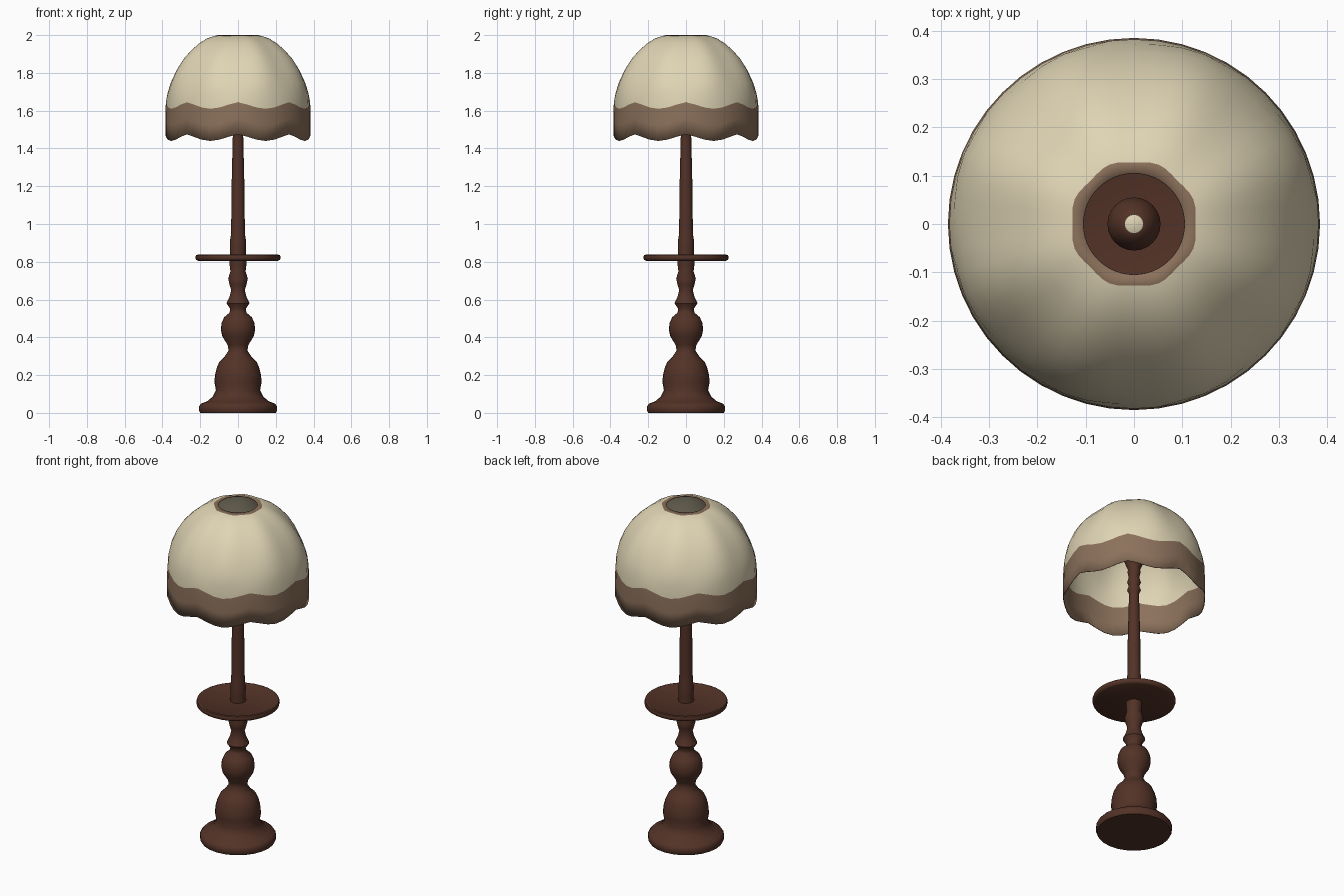
import bpy, bmesh, math

if "Cube" in bpy.data.objects:
    bpy.data.objects.remove(bpy.data.objects["Cube"])


def material(name, rgb):
    m = bpy.data.materials.new(name)
    m.diffuse_color = (*rgb, 1)
    m.use_nodes = True
    m.node_tree.nodes["Principled BSDF"].inputs["Base Color"].default_value = m.diffuse_color
    return m


wood = material("dark wood", (0.085, 0.032, 0.020))
cream = material("cream fabric", (0.74, 0.66, 0.46))
trim = material("brown trim", (0.26, 0.165, 0.105))


def finish(name, bm, mats, angle):
    me = bpy.data.meshes.new(name)
    bm.to_mesh(me)
    bm.free()
    ob = bpy.data.objects.new(name, me)
    bpy.context.collection.objects.link(ob)
    for m in mats:
        me.materials.append(m)
    bpy.ops.object.select_all(action='DESELECT')
    ob.select_set(True)
    bpy.context.view_layer.objects.active = ob
    bpy.ops.object.shade_smooth_by_angle(angle=math.radians(angle))
    return ob


def bridge(bm, rings):
    # join successive rings of vertices with outward-facing quads
    rows = []
    for a, b in zip(rings, rings[1:]):
        n = len(a)
        rows.append([bm.faces.new((a[i], a[(i + 1) % n], b[(i + 1) % n], b[i]))
                     for i in range(n)])
    return rows


def lathe(name, profile, mat, n=24, angle=50):
    # closed turned solid from (radius, height) points, bottom to top
    bm = bmesh.new()
    rings = [[bm.verts.new((r * math.cos(2 * math.pi * i / n),
                            r * math.sin(2 * math.pi * i / n), z))
              for i in range(n)] for r, z in profile]
    bridge(bm, rings)
    bm.faces.new(list(reversed(rings[0])))
    bm.faces.new(rings[-1])
    return finish(name, bm, [mat], angle)


# Turned base and lower column
lathe("base_and_column", [
    (.2, 0), (.206, .012), (.206, .035), (.195, .05), (.165, .06), (.135, .085),
    (.117, .12), (.125, .165), (.121, .205), (.112, .24), (.098, .272),
    (.073, .295), (.05, .33), (.055, .36), (.083, .405), (.091, .44),
    (.087, .475), (.073, .507), (.045, .53), (.041, .55), (.061, .58),
    (.045, .615), (.036, .65), (.045, .68), (.052, .71), (.04, .75),
    (.044, .78), (.045, .81)], wood)

# Round tray with a slight lip
lathe("tray", [
    (.212, .805), (.223, .811), (.226, .822), (.222, .835), (.213, .838),
    (.204, .833), (.02, .832)], wood, 32)

# Upper pole, beads and ball under the shade
lathe("upper_pole", [
    (.043, .82), (.041, .87), (.043, .91), (.038, .94), (.036, 1.0),
    (.034, 1.2), (.028, 1.45), (.027, 1.49), (.037, 1.51), (.028, 1.535),
    (.037, 1.56), (.028, 1.59), (.035, 1.62), (.033, 1.64), (.046, 1.67),
    (.055, 1.70), (.055, 1.72), (.046, 1.75), (.03, 1.772), (.018, 1.778)], wood)

# Small pale tip on the ball
lathe("lamp_tip", [(.02, 1.774), (.02, 1.781), (.01, 1.785)], cream, 16)

# Shade: (radius, height, scallop amount, gore bulge)
shade_rings = [
    (.385, 1.4575, 1, 0), (.385, 1.54, 1, 0), (.382, 1.6275, 1, 0),
    (.376, 1.69, .4, .004), (.360, 1.75, .1, .006), (.331, 1.815, 0, .007),
    (.293, 1.875, 0, .007), (.252, 1.92, 0, .006), (.212, 1.955, 0, .005),
    (.168, 1.982, 0, .004), (.130, 1.995, 0, .003), (.105, 2.0, 0, 0)]
bm = bmesh.new()
N = 48
rings = []
for r, z, s, g in shade_rings:
    ring = []
    for i in range(N):
        t = 2 * math.pi * i / N
        wave = .5 * math.cos(8 * t) + .5 * (1 - 2 * abs(math.sin(4 * t)))
        rr = r - g * math.cos(8 * t)
        ring.append(bm.verts.new((rr * math.cos(t), rr * math.sin(t),
                                  z + .0175 * s * wave)))
    rings.append(ring)
rows = bridge(bm, rings)
# brown trim: lower scalloped band and ring round the top opening
for row in (rows[0], rows[1], rows[-1]):
    for f in row:
        f.material_index = 1
shade = finish("shade", bm, [cream, trim], 60)
sol = shade.modifiers.new("thickness", 'SOLIDIFY')
sol.thickness = .004
sol.offset = -1
